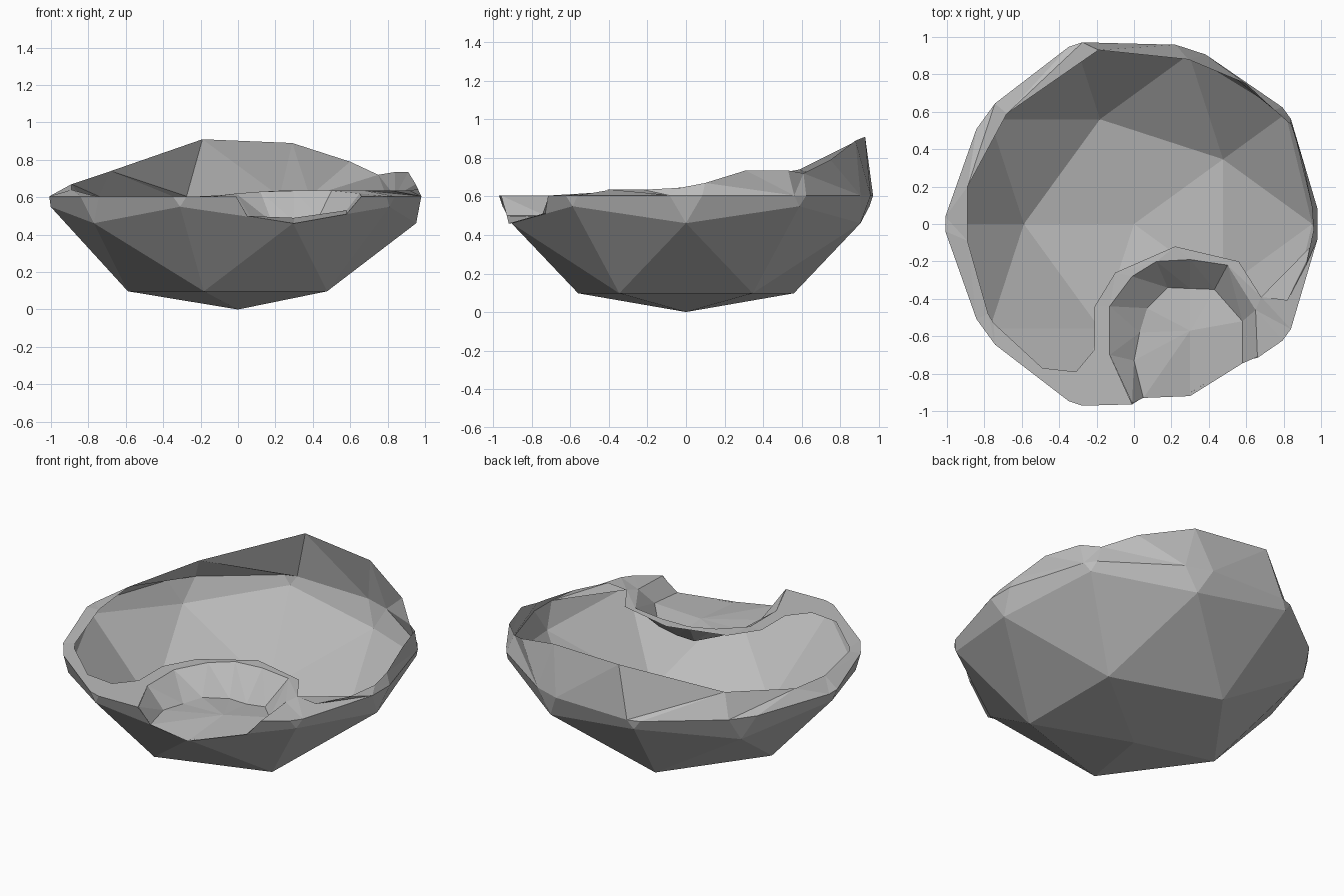
import bpy
import bmesh
from math import atan2, degrees
from mathutils import Vector

if "Cube" in bpy.data.objects:
    bpy.data.objects.remove(bpy.data.objects["Cube"], do_unlink=True)

# Single stone colour
stone = bpy.data.materials.new("grey_stone")
stone.use_nodes = True
colour = (0.5, 0.5, 0.5, 1)
stone.diffuse_color = colour
stone.node_tree.nodes["Principled BSDF"].inputs["Base Color"].default_value = colour

RADIUS = 1.12
CENTRE_Z = 1.05
CUT_Z = 0.605


def finish(bm, name):
    """Turn a bmesh into a flat shaded object."""
    bmesh.ops.remove_doubles(bm, verts=bm.verts, dist=0.001)
    bmesh.ops.recalc_face_normals(bm, faces=bm.faces)
    mesh = bpy.data.meshes.new(name)
    bm.to_mesh(mesh)
    bm.free()
    mesh.materials.append(stone)
    obj = bpy.data.objects.new(name, mesh)
    bpy.context.collection.objects.link(obj)
    return obj


def clockwise(point, centre, start):
    """Clockwise angle of a point around a centre, from a start angle."""
    angle = degrees(atan2(point[1] - centre[1], point[0] - centre[0]))
    return (start - angle) % 360


def zip_strip(name, outer, inner, centre, start):
    """Fill the band between two open lines, stepping by angle."""
    bm = bmesh.new()
    a = [bm.verts.new(p) for p in outer]
    b = [bm.verts.new(p) for p in inner]
    ta = [clockwise(p, centre, start) for p in outer]
    tb = [clockwise(p, centre, start) for p in inner]
    i = j = 0
    while i < len(a) - 1 or j < len(b) - 1:
        step_outer = j == len(b) - 1 or (i < len(a) - 1 and ta[i + 1] <= tb[j + 1])
        if step_outer:
            bm.faces.new((a[i], a[i + 1], b[j]))
            i += 1
        else:
            bm.faces.new((a[i], b[j + 1], b[j]))
            j += 1
    return finish(bm, name)


# Bowl: lower part of a faceted ball, open at the top
bm = bmesh.new()
bmesh.ops.create_icosphere(bm, subdivisions=2, radius=RADIUS)
for v in bm.verts:
    v.co.z = max(v.co.z + CENTRE_Z, 0)


def bisect(faces, co, normal, clear=False):
    geom = set(faces)
    for f in faces:
        geom.update(f.verts)
        geom.update(f.edges)
    bmesh.ops.bisect_plane(bm, geom=list(geom), dist=0.0001, plane_co=co,
                           plane_no=normal, clear_outer=clear)


bisect(list(bm.faces), (0, 0, CUT_Z), (0, 0, 1), clear=True)

# Notch in the front wall where the crater breaks through
notch = [(-0.01, CUT_Z), (0.05, 0.50), (0.30, 0.46), (0.58, 0.51), (0.66, CUT_Z)]
sides = []
for (x0, z0), (x1, z1) in zip(notch, notch[1:]):
    sides.append((Vector((x0, 0, z0)), Vector((z0 - z1, 0, x1 - x0))))


def front_faces():
    return [f for f in bm.faces
            if f.calc_center_median().y < -0.5 and f.calc_center_median().z > 0.4]


for co, normal in sides:
    bisect(front_faces(), co, normal)
gone = [f for f in front_faces()
        if all((f.calc_center_median() - co).dot(n) > 0 for co, n in sides)]
bmesh.ops.delete(bm, geom=gone, context="FACES")

START = 269.9
edge_line = [v.co.copy() for v in bm.verts if abs(v.co.z - CUT_Z) < 0.001]
edge_line.sort(key=lambda p: clockwise(p, (0, 0), START))
finish(bm, "bowl_shell")

# Crater edge and floor, running from front left round the back to front right
crater_edge = [
    (-0.01, -0.96, CUT_Z), (-0.13, -0.7, CUT_Z), (-0.13, -0.44, 0.605),
    (-0.01, -0.28, 0.62), (0.12, -0.2, 0.63), (0.3, -0.19, 0.635),
    (0.5, -0.22, 0.635), (0.65, -0.46, 0.62), (0.66, -0.71, CUT_Z)]
crater_floor = [
    (0.05, -0.93, 0.5), (0, -0.73, 0.5), (0.03, -0.58, 0.49),
    (0.07, -0.45, 0.49), (0.18, -0.34, 0.47), (0.3, -0.345, 0.47),
    (0.43, -0.35, 0.49), (0.58, -0.52, 0.53), (0.58, -0.745, 0.51)]

bm = bmesh.new()
top = [bm.verts.new(p) for p in crater_edge]
low = [bm.verts.new(p) for p in crater_floor]
for k in range(len(top) - 1):
    bm.faces.new((top[k], top[k + 1], low[k + 1]))
    bm.faces.new((top[k], low[k + 1], low[k]))
low.append(bm.verts.new((0.3, -0.92, 0.46)))
middle = bm.verts.new((0.3, -0.57, 0.49))
for k, v in enumerate(low):
    bm.faces.new((v, low[(k + 1) % len(low)], middle))
finish(bm, "crater_dish")

# Lip around the back of the crater
lip_line = [
    (-0.21, -0.67, CUT_Z), (-0.21, -0.44, CUT_Z), (-0.1, -0.26, 0.61),
    (0.22, -0.12, 0.635), (0.56, -0.2, 0.635), (0.68, -0.39, 0.635)]
zip_strip("crater_lip", lip_line, crater_edge[1:-1], (0.27, -0.6), 220)

# Rim: flat shelf at the front, rising into a tall leaning wall at the back
rim_line = [
    crater_edge[1], lip_line[0],
    (-0.31, -0.79, CUT_Z), (-0.49, -0.77, CUT_Z), (-0.75, -0.53, CUT_Z),
    (-0.78, -0.48, 0.61), (-0.89, -0.09, 0.64), (-0.89, 0.2, 0.67),
    (-0.68, 0.59, 0.74), (-0.19, 0.93, 0.91), (0.29, 0.88, 0.89),
    (0.6, 0.75, 0.79), (0.75, 0.61, 0.72), (0.84, 0.53, 0.735),
    (0.91, 0.31, 0.735), (0.95, 0.1, 0.67), (0.96, -0.03, 0.645),
    (0.92, -0.22, 0.635), (0.82, -0.41, 0.635),
    lip_line[-1], crater_edge[-2], crater_edge[-1]]
zip_strip("bowl_rim", edge_line, rim_line, (0, 0), START)
